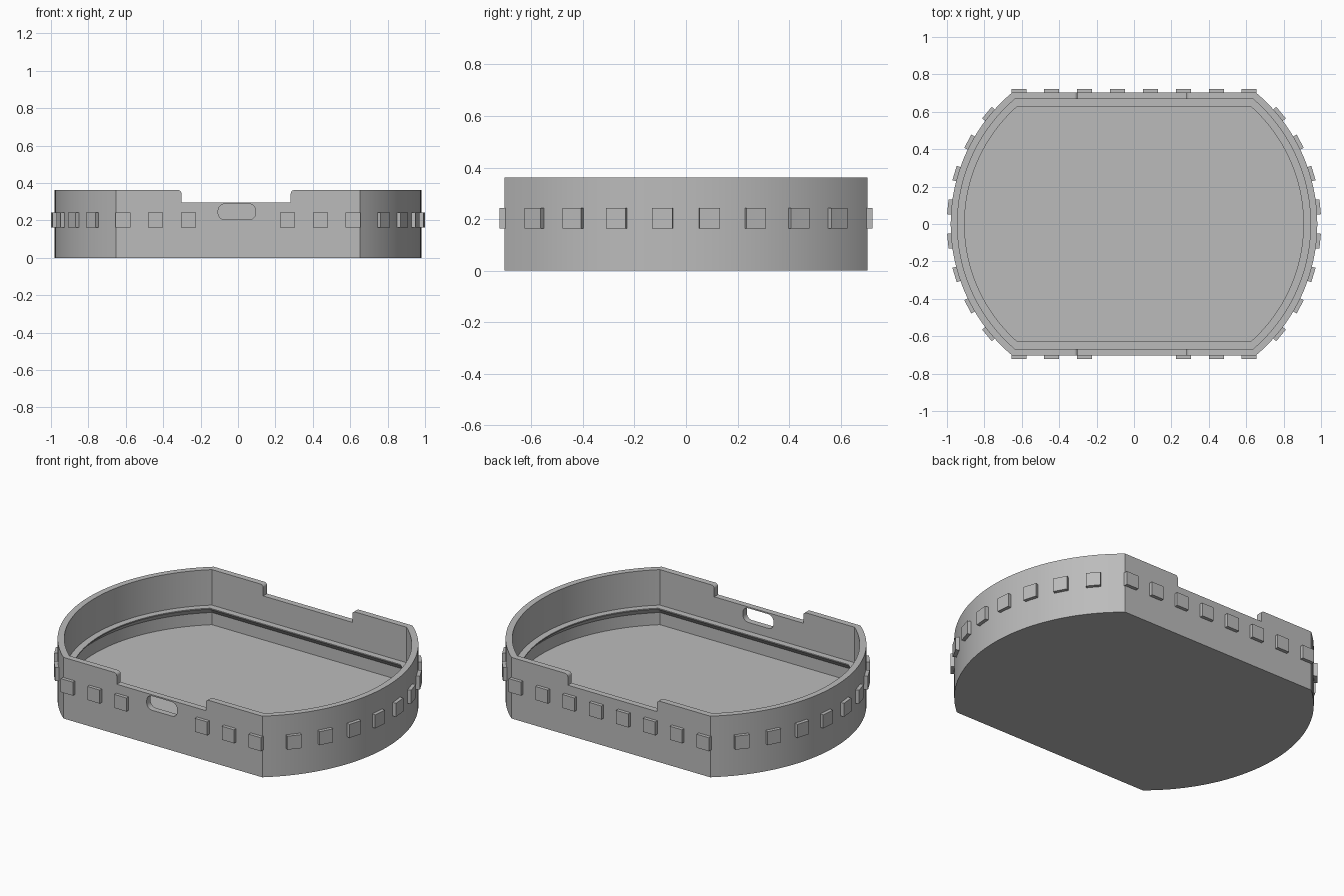
import bpy
import bmesh
from math import sin, cos, asin, pi
from mathutils import Matrix, Vector

cube = bpy.data.objects.get("Cube")
if cube:
    bpy.data.objects.remove(cube, do_unlink=True)

R, CX, HALF_Y = 0.916, 0.064, 0.703     # end arcs and straight sides
SEGS = 48
HEIGHT, WALL = 0.362, 0.036

grey = bpy.data.materials.new("light_grey")
grey.use_nodes = True
colour = (0.5, 0.5, 0.5, 1)
grey.diffuse_color = colour
grey.node_tree.nodes["Principled BSDF"].inputs["Base Color"].default_value = colour


def make_object(name, bm):
    bmesh.ops.recalc_face_normals(bm, faces=bm.faces)
    mesh = bpy.data.meshes.new(name)
    bm.to_mesh(mesh)
    bm.free()
    mesh.materials.append(grey)
    obj = bpy.data.objects.new(name, mesh)
    bpy.context.collection.objects.link(obj)
    return obj


def outline(inset):
    """Two end arcs joined by straight front and back sides."""
    r, half = R - inset, asin((HALF_Y - inset) / (R - inset))
    pts = []
    for side in (1, -1):
        for i in range(SEGS + 1):
            a = half * (2 * i / SEGS - 1)
            pts.append((side * (CX + r * cos(a)), side * r * sin(a)))
    return pts


def prism(name, profile, y0, y1):
    """Extrude an x-z profile along y."""
    bm = bmesh.new()
    face = bm.faces.new([bm.verts.new((x, y0, z)) for x, z in profile])
    ext = bmesh.ops.extrude_face_region(bm, geom=[face])
    verts = [g for g in ext["geom"] if isinstance(g, bmesh.types.BMVert)]
    bmesh.ops.translate(bm, verts=verts, vec=(0, y1 - y0, 0))
    return make_object(name, bm)


def cut(target, cutter):
    mod = target.modifiers.new("cut", "BOOLEAN")
    mod.operation, mod.solver, mod.object = "DIFFERENCE", "EXACT", cutter
    bpy.context.view_layer.objects.active = target
    bpy.ops.object.modifier_apply(modifier=mod.name)
    bpy.data.objects.remove(cutter, do_unlink=True)


# Tray body: wall, inner ledge with sloped underside, and floor
section = [(0, 0), (0, HEIGHT), (WALL, HEIGHT), (WALL, 0.152),
           (0.074, 0.152), (0.074, 0.146), (WALL, 0.108), (WALL, 0.036)]
bm = bmesh.new()
rings = [[bm.verts.new((x, y, z)) for x, y in outline(o)] for o, z in section]
for low, high in zip(rings, rings[1:]):
    for i in range(len(low)):
        j = (i + 1) % len(low)
        bm.faces.new((low[i], low[j], high[j], high[i]))
bm.faces.new(rings[0][::-1])
bm.faces.new(rings[-1])
body = make_object("tray_body", bm)

# Wide notch with rounded shoulders through the front and back walls
NX, HALF_N, NZ, SR = -0.01, 0.292, 0.296, 0.018
shoulder = [(HALF_N + SR - SR * cos(t), HEIGHT - SR + SR * sin(t))
            for t in (i * pi / 12 for i in range(7))]
right = [(HALF_N, NZ)] + shoulder + [(HALF_N + SR, HEIGHT + 0.05)]
profile = [(NX + x, z) for x, z in right] + [(NX - x, z) for x, z in reversed(right)]
cut(body, prism("notch_cutter", profile, -0.9, 0.9))

# Rounded port opening in the front wall
HW, HH, CR = 0.1, 0.042, 0.035
slot = []
for k, (sx, sz) in enumerate([(1, 1), (-1, 1), (-1, -1), (1, -1)]):
    for i in range(9):
        a = k * pi / 2 + i * pi / 16
        slot.append((-0.006 + sx * (HW - CR) + CR * cos(a),
                     0.246 + sz * (HH - CR) + CR * sin(a)))
cut(body, prism("port_cutter", slot, -0.9, -0.5))

bpy.ops.object.select_all(action="DESELECT")
body.select_set(True)
bpy.context.view_layer.objects.active = body
bpy.ops.object.shade_smooth_by_angle(angle=pi / 9)


# Square grip studs around the outside
def stud(name, point, angle):
    """A block straddling the wall surface, facing the given direction."""
    bm = bmesh.new()
    place = (Matrix.Translation(Vector((*point, 0.203)))
             @ Matrix.Rotation(angle, 4, "Z")
             @ Matrix.Diagonal((0.04, 0.08, 0.08, 1)))
    bmesh.ops.create_cube(bm, size=1, matrix=place)
    make_object(name, bm)


for i in range(8):
    x = 0.176 * (i - 3.5)
    stud(f"back_stud_{i + 1}", (x, HALF_Y), pi / 2)
    if i not in (3, 4):
        stud(f"front_stud_{i + 1}", (x, -HALF_Y), -pi / 2)
    a = 0.197 * (i - 3.5)
    stud(f"left_stud_{i + 1}", (CX + R * cos(a), R * sin(a)), a)
    stud(f"right_stud_{i + 1}", (-CX - R * cos(a), R * sin(a)), pi - a)
